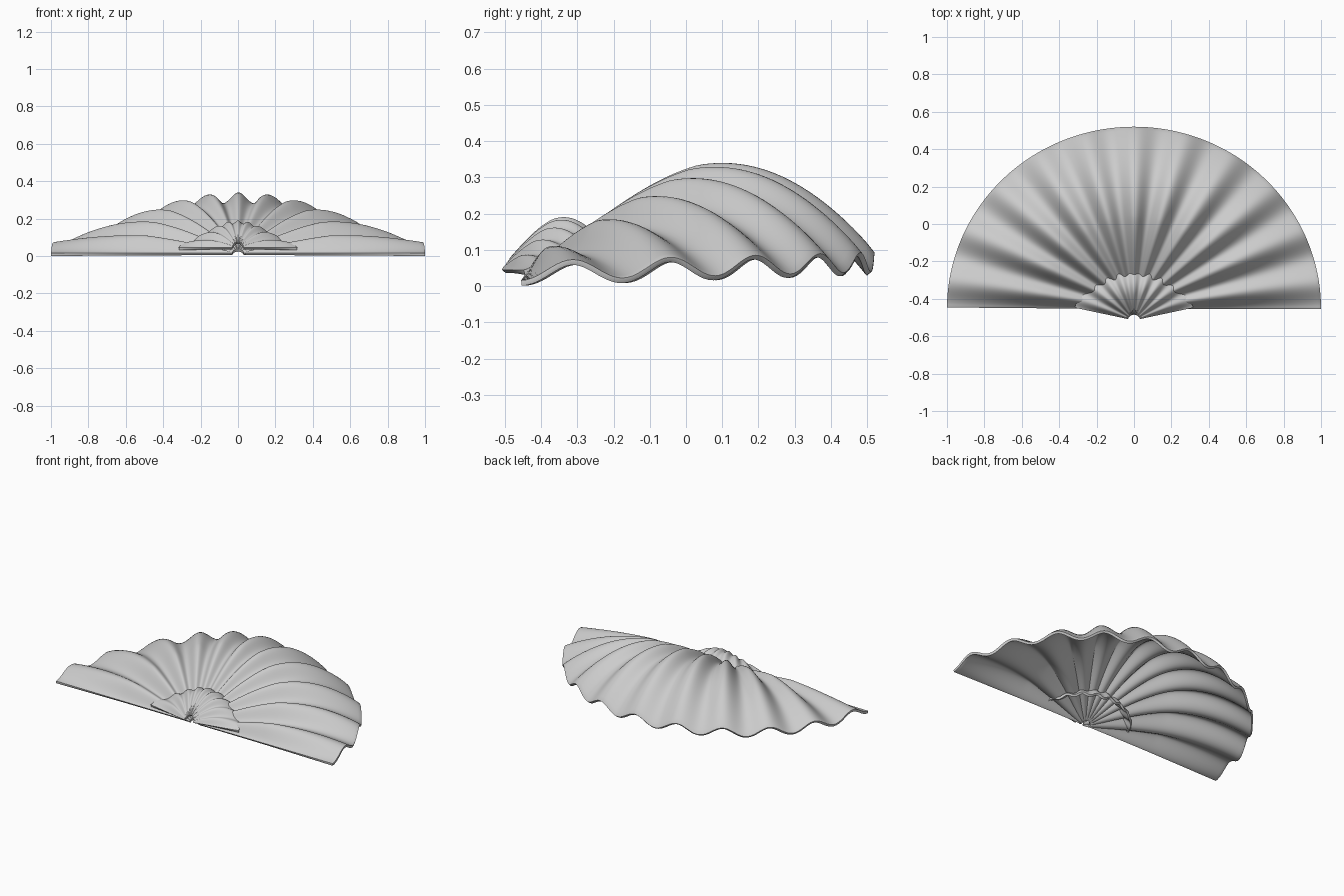
import bpy, bmesh, math

if "Cube" in bpy.data.objects:
    bpy.data.objects.remove(bpy.data.objects["Cube"])


def fan(name, cy, radius, inner, a0, a1, height, rib, ribs, thick, nr, nt):
    """Ribbed half-dome sheet: radius, height and rib are functions of the fan angle / radial fraction."""
    bm = bmesh.new()
    grid = []
    for i in range(nt + 1):
        s = i / nt
        t = math.radians(a0 + (a1 - a0) * s)
        row = []
        for j in range(nr + 1):
            u = inner + (1 - inner) * j / nr
            r = radius(t) * u
            wave = rib * min(1, u / 0.5) * (1 - math.cos(2 * math.pi * ribs * s))
            row.append(bm.verts.new((r * math.cos(t), cy + r * math.sin(t),
                                     height(u, math.sin(math.pi * s)) + wave)))
        grid.append(row)
    for i in range(nt):
        for j in range(nr):
            bm.faces.new((grid[i][j], grid[i][j + 1], grid[i + 1][j + 1], grid[i + 1][j]))
    me = bpy.data.meshes.new(name)
    bm.to_mesh(me)
    bm.free()
    ob = bpy.data.objects.new(name, me)
    bpy.context.collection.objects.link(ob)
    sol = ob.modifiers.new("thickness", 'SOLIDIFY')
    sol.thickness = thick
    sol.offset = -1
    # rounded lip
    bev = ob.modifiers.new("lip", 'BEVEL')
    bev.width = thick * 0.3
    bev.segments = 2
    bev.limit_method = 'ANGLE'
    bev.angle_limit = math.radians(60)
    bpy.context.view_layer.objects.active = ob
    ob.select_set(True)
    bpy.ops.object.shade_smooth_by_angle(angle=math.radians(50))
    ob.select_set(False)
    return ob


def bulge(u):
    # peak sits a little outside the middle of the radius
    return max(0.0, math.sin(math.pi * (u * 0.985) ** 1.2)) ** 0.85


# large ribbed shell
fan("shell_fan", -0.455, lambda t: 0.975 + 0.025 * math.cos(t) ** 2, 0.03, 0, 179.5,
    lambda u, s: 0.016 + 0.27 * bulge(u) * s, 0.027, 11, 0.015, 48, 220)

# small hinge shell overlapping the centre front
fan("hinge_fan", -0.515, lambda t: 0.30 + 0.025 * math.cos(t) ** 2, 0.1, 12, 168,
    lambda u, s: 0.045 + 0.025 * u * s + 0.115 * bulge(u) * s, 0.008, 9, 0.014, 24, 144)
